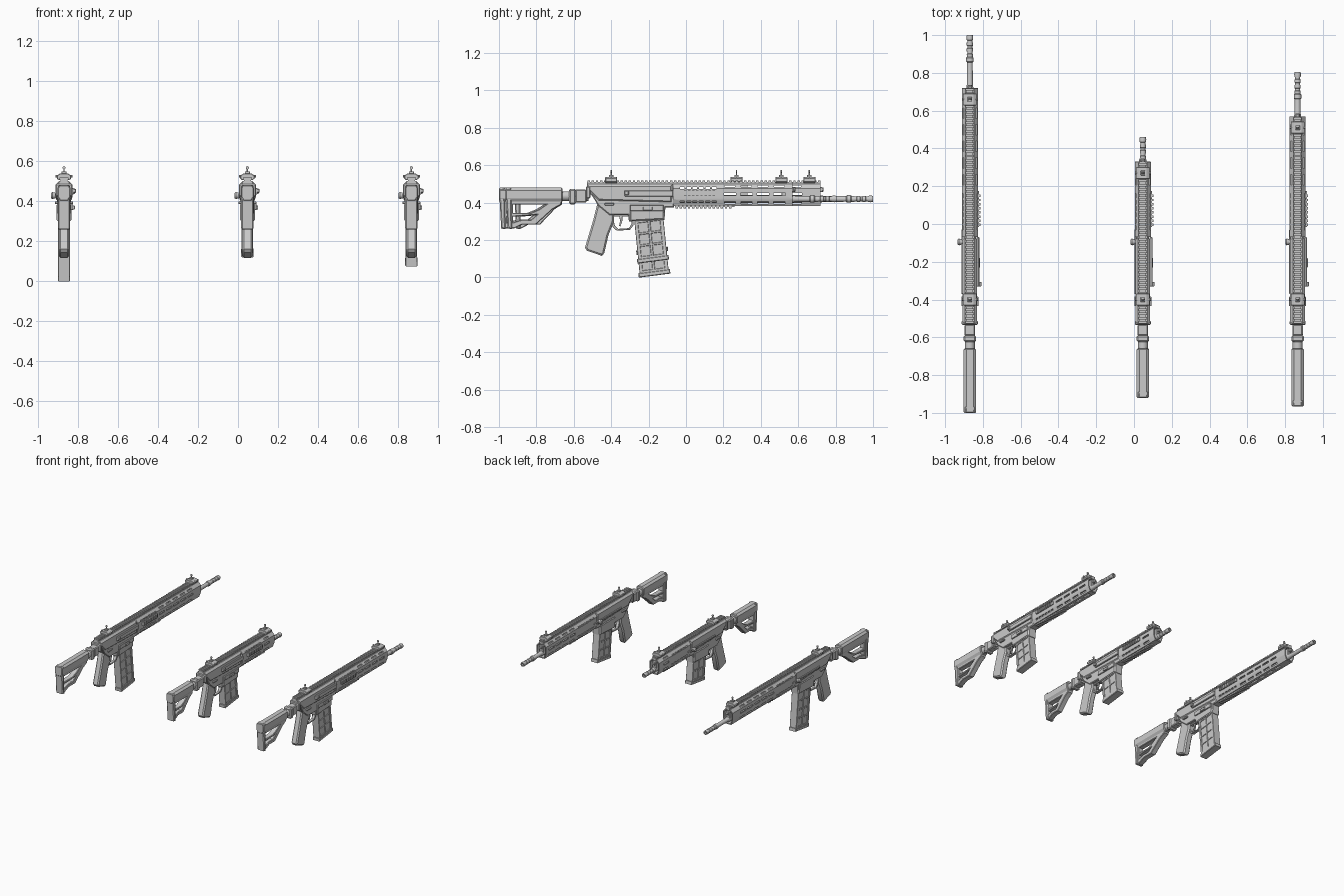
import bpy, bmesh, math
from mathutils import Matrix

if "Cube" in bpy.data.objects:
    bpy.data.objects.remove(bpy.data.objects["Cube"])

SIDE = Matrix(((0, 0, 1, 0), (1, 0, 0, 0), (0, 1, 0, 0), (0, 0, 0, 1)))    # profile in (y, z)
CROSS = Matrix(((1, 0, 0, 0), (0, 0, -1, 0), (0, 1, 0, 0), (0, 0, 0, 1)))  # profile in (x, z)


def add(name, bm, x):
    bmesh.ops.recalc_face_normals(bm, faces=bm.faces)
    me = bpy.data.meshes.new(name)
    bm.to_mesh(me)
    bm.free()
    ob = bpy.data.objects.new(name, me)
    ob.location.x = x
    bpy.context.collection.objects.link(ob)
    return ob


def prism(name, x, loops, half, bevel=0.004, frame=SIDE, shift=(0, 0, 0)):
    """Extrude an outline (further loops are holes) to +-half with bevelled rims."""
    cu = bpy.data.curves.new(name, 'CURVE')
    cu.dimensions, cu.fill_mode = '2D', 'BOTH'
    cu.extrude, cu.bevel_depth, cu.bevel_resolution = half - bevel, bevel, 0
    cu.offset = -bevel
    for pts in loops:
        sp = cu.splines.new('POLY')
        sp.points.add(len(pts) - 1)
        for p, (a, b) in zip(sp.points, pts):
            p.co = (a, b, 0, 1)
        sp.use_cyclic_u = True
    tmp = bpy.data.objects.new(name + "_outline", cu)
    bpy.context.collection.objects.link(tmp)
    dg = bpy.context.evaluated_depsgraph_get()
    me = bpy.data.meshes.new_from_object(tmp.evaluated_get(dg))
    bpy.data.objects.remove(tmp)
    bm = bmesh.new()
    bm.from_mesh(me)
    bpy.data.meshes.remove(me)
    bmesh.ops.remove_doubles(bm, verts=bm.verts, dist=1e-5)
    bmesh.ops.transform(bm, matrix=Matrix.Translation(shift) @ frame, verts=bm.verts)
    return add(name, bm, x)


def boxes(name, x, items, bevel=0.0):
    """One mesh from boxes given as (x, y, z, half x, half y, half z)."""
    bm = bmesh.new()
    for cx, cy, cz, hx, hy, hz in items:
        m = Matrix.Translation((cx, cy, cz)) @ Matrix.Diagonal((2 * hx, 2 * hy, 2 * hz, 1))
        bmesh.ops.create_cube(bm, size=1, matrix=m)
    if bevel:
        bmesh.ops.bevel(bm, geom=bm.edges[:], offset=bevel, segments=1, affect='EDGES')
    return add(name, bm, x)


def lathe(name, x, z, prof, dx=0, n=20, axis='Y'):
    """Turned part from (position, radius) pairs."""
    bm = bmesh.new()
    rings = []
    for t, r in prof:
        ring = []
        for i in range(n):
            a, b = r * math.cos(2 * math.pi * i / n), r * math.sin(2 * math.pi * i / n)
            ring.append(bm.verts.new((dx + a, t, z + b) if axis == 'Y' else (t, dx + a, z + b)))
        rings.append(ring)
    for r0, r1 in zip(rings, rings[1:]):
        for i in range(n):
            bm.faces.new((r0[i], r0[(i + 1) % n], r1[(i + 1) % n], r1[i]))
    bm.faces.new(rings[0])
    bm.faces.new(rings[-1])
    return add(name, bm, x)


def mirror_pts(half):
    return half + [(-a, b) for a, b in reversed(half)]


def steps(a, b, d):
    return [a + d * i for i in range(int((b - a) / d + 1e-6) + 1)]


def sight(name, x, y):
    prism(name + "_base", x, [mirror_pts([(.02, .538), (.036, .528), (.036, .513), (.026, .505)])],
          .032, .003, CROSS, (0, y, 0))
    boxes(name + "_post", x, [(0, y, .55, .0035, .004, .016), (0, y, .54, .012, .012, .008)], .001)
    lathe(name + "_ring", x, .567, [(y - .004, .006), (y - .003, .008), (y + .003, .008), (y + .004, .006)], n=12)
    lathe(name + "_knob", x, .525, [(-.042, .007), (.042, .007)], dx=y, n=10, axis='X')


def rifle(tag, x, butt, mag_low, guard, muzzle):
    # stock, stretched to its length
    k = (-.64 - butt) / .36
    sc = lambda pts: [(-.64 + (a + .64) * k, b) for a, b in pts]
    prism(tag + "_stock_frame", x, [
        sc([(-.99, .47), (-.985, .262), (-.95, .262), (-.90, .283), (-.82, .283), (-.72, .365),
            (-.67, .39), (-.66, .46)]),
        sc([(-.955, .39), (-.955, .345), (-.85, .345), (-.80, .365), (-.76, .39)]),
        sc([(-.955, .325), (-.955, .295), (-.90, .31), (-.85, .308), (-.815, .335)])], .022, .004)
    n = -.66 - butt
    prism(tag + "_cheek_rest", x, [mirror_pts([(.018, .48), (.033, .466), (.033, .422), (.02, .402)])],
          n / 2, .005, CROSS, (0, butt + n / 2, 0))
    prism(tag + "_butt_pad", x, [[(butt, .475), (butt + .012, .262), (butt + .035, .258), (butt + .03, .48)]],
          .031, .006)
    # buffer tube, collar and folding hinge
    lathe(tag + "_buffer_tube", x, .435, [(-.70, .026), (-.52, .026)])
    boxes(tag + "_stock_collar", x, [(0, -.607, .432, .033, .018, .042)], .008)
    boxes(tag + "_hinge", x, [(0, -.562, .435, .028, .03, .035), (0, -.523, .455, .043, .012, .032)], .006)
    # receivers
    prism(tag + "_upper_receiver", x, [[(-.53, .50), (-.53, .465), (-.47, .405), (-.07, .395), (-.07, .50)]],
          .039, .014)
    prism(tag + "_lower_receiver", x, [[(-.51, .45), (-.47, .385), (-.41, .335), (-.31, .335), (-.305, .30),
          (-.115, .308), (-.11, .375), (-.065, .375), (-.065, .43), (-.30, .43)]], .033, .005)
    prism(tag + "_magwell", x, [[(-.30, .385), (-.298, .302), (-.118, .312), (-.12, .385)]], .038, .005)
    # right side: port cover, bolt handle, release; left side: charging knob, selector
    boxes(tag + "_port_cover", x, [(.042, -.20, .45, .008, .13, .016), (.049, -.318, .452, .012, .012, .01)], .003)
    boxes(tag + "_magazine_release", x, [(.04, -.21, .372, .006, .09, .016), (.046, -.205, .368, .008, .025, .01)], .002)
    boxes(tag + "_selector", x, [(s * .037, -.41, .392, .008, .025, .006) for s in (-1, 1)], .002)
    lathe(tag + "_charging_knob", x, .428, [(-.065, .013), (-.058, .018), (-.035, .012)], dx=-.095, n=14, axis='X')
    boxes(tag + "_left_rib", x, [(-.04, -.2, .43, .005, .17, .007)], .002)
    # grip, trigger and guard
    prism(tag + "_grip", x, [[(-.475, .39), (-.495, .31), (-.54, .16), (-.53, .143), (-.45, .116),
          (-.437, .13), (-.415, .225), (-.385, .30), (-.385, .36)]], .026, .009)
    prism(tag + "_trigger_guard", x, [
        [(-.41, .34), (-.392, .27), (-.37, .25), (-.30, .255), (-.28, .28), (-.28, .34)],
        [(-.392, .325), (-.38, .278), (-.364, .26), (-.305, .264), (-.292, .285), (-.292, .325)]], .012, .002)
    prism(tag + "_trigger", x, [[(-.36, .335), (-.352, .305), (-.358, .275), (-.35, .273), (-.34, .305), (-.34, .335)]],
          .006, .001)
    # magazine: core with a windowed shell over it, leaning forward
    top = .32
    lean = lambda u, z: (-.278 + .155 * u + .1 * (top - z), z + .02 * u)
    quad = lambda u0, u1, z0, z1: [lean(u0, z0), lean(u1, z0), lean(u1, z1), lean(u0, z1)]
    prism(tag + "_magazine_core", x, [quad(.03, .97, mag_low + .01, top)], .024, .003)
    rows = max(2, round((.3 - mag_low) / .075))
    h = (.295 - mag_low - .03) / rows
    wins = [quad(u, u + .33, mag_low + .035 + i * h, mag_low + .023 + (i + 1) * h)
            for i in range(rows) for u in (.12, .54)]
    prism(tag + "_magazine_shell", x, [quad(0, 1, mag_low + .01, top)] + wins, .029, .002)
    prism(tag + "_magazine_floor", x, [quad(-.04, 1.05, mag_low, mag_low + .024)], .031, .004)
    # handguard tube with slots cut through its walls
    outer = mirror_pts([(.022, .50), (.042, .477), (.042, .42), (.027, .382)])
    inner = [(a * .84, .44 + (b - .44) * .84) for a, b in outer]
    n = guard + .07
    hg = prism(tag + "_handguard", x, [outer, inner], n / 2, .0015, CROSS, (0, guard - n / 2, 0))
    cuts = []
    for y in steps(.235, guard - .05, .088):
        cuts += [(0, y, .445, .06, .032, .007), (0, y, .487, .06, .028, .004), (0, y, .40, .06, .03, .006),
                 (0, y, .375, .008, .032, .018)]
    for y in steps(-.02, .17, .034):
        cuts += [(0, y, .478, .06, .012, .005), (0, y, .405, .06, .012, .005)]
    cutter = boxes(tag + "_slot_cutter", x, cuts)
    cutter.hide_render = True
    cutter.hide_set(True)
    mod = hg.modifiers.new("slots", 'BOOLEAN')
    mod.operation, mod.solver, mod.object = 'DIFFERENCE', 'EXACT', cutter
    # toothed rails: top, right side and underneath
    boxes(tag + "_top_rail", x, [(0, (guard - .53) / 2, .502, .017, (guard + .53) / 2, .008)] +
          [(0, y, .512, .022, .0065, .006) for y in steps(-.52, guard - .008, .022)])
    boxes(tag + "_side_rail", x, [(.044, .08, .45, .005, .095, .012)] +
          [(.05, y, .45, .006, .0065, .014) for y in steps(-.005, .17, .022)])
    low = min(.26, guard - .04)
    boxes(tag + "_bottom_rail", x, [(0, (low - .06) / 2, .382, .017, (low + .06) / 2, .006)] +
          [(0, y, .375, .021, .0065, .006) for y in steps(-.05, low - .008, .022)])
    # barrel, gas block and muzzle brake
    m = muzzle
    lathe(tag + "_barrel", x, .42, [(-.07, .021), (guard - .02, .021), (guard + .02, .016), (m - .1, .0145)])
    prof = [(m - .145, .014), (m - .14, .02), (m - .12, .02), (m - .115, .016)]
    for y in steps(m - .10, m - .03, .03):
        prof += [(y, .0165), (y + .002, .0135), (y + .012, .0135), (y + .014, .0165)]
    lathe(tag + "_muzzle_brake", x, .42, prof + [(m - .012, .018), (m, .016), (m, .008), (m - .03, .008)])
    boxes(tag + "_gas_block", x, [(0, guard - .03, .45, .018, .03, .034), (0, guard - .02, .47, .012, .03, .014)], .004)
    lathe(tag + "_gas_plug", x, .47, [(guard - .03, .012), (guard + .012, .012), (guard + .016, .009)], n=12)
    # folding sights
    sight(tag + "_rear_sight", x, -.40)
    sight(tag + "_front_sight", x, guard - .06)


rifle("long_rifle", -.869, -1.0, 0.0, .72, 1.0)
rifle("short_rifle", .047, -.92, .12, .33, .46)
rifle("medium_rifle", .866, -.965, .075, .57, .805)

# smooth the turned parts, keep hard edges
bpy.ops.object.select_all(action='DESELECT')
for ob in bpy.context.scene.objects:
    if ob.type == 'MESH' and not ob.hide_render:
        ob.select_set(True)
        bpy.context.view_layer.objects.active = ob
bpy.ops.object.shade_smooth_by_angle(angle=math.radians(30))
